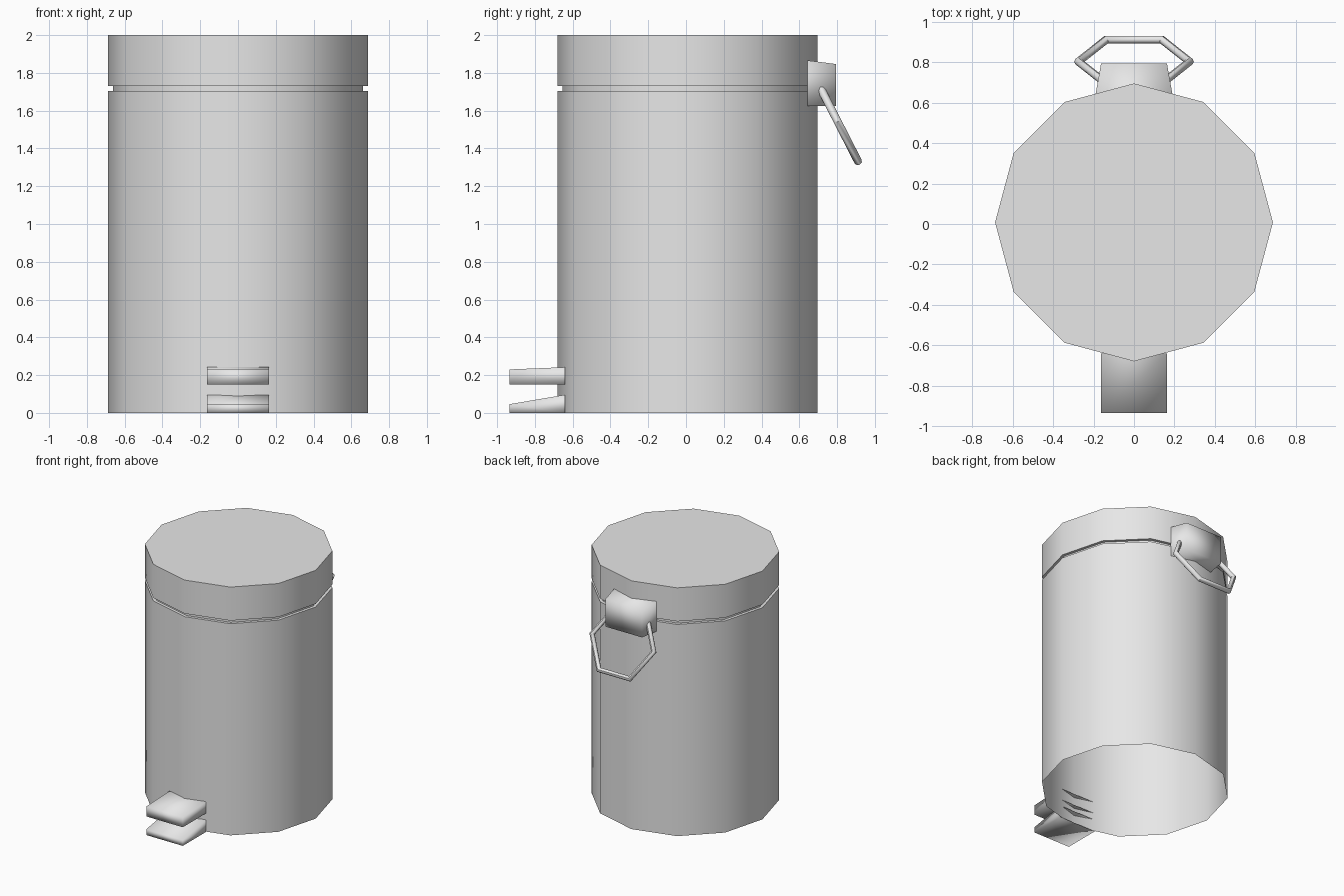
import bpy, bmesh, math

if "Cube" in bpy.data.objects:
    bpy.data.objects.remove(bpy.data.objects["Cube"])

CY = 0.008          # body centre in y
R = 0.687           # body radius
SIDES = 12

metal = bpy.data.materials.new("light_grey_metal")
metal.diffuse_color = (0.8, 0.8, 0.8, 1)
metal.use_nodes = True
metal.node_tree.nodes["Principled BSDF"].inputs["Base Color"].default_value = metal.diffuse_color


def finish(name, bm, angle=None):
    """Turn a bmesh into a shaded, coloured object."""
    me = bpy.data.meshes.new(name)
    bm.normal_update()
    bm.to_mesh(me)
    bm.free()
    ob = bpy.data.objects.new(name, me)
    bpy.context.collection.objects.link(ob)
    me.materials.append(metal)
    bpy.ops.object.select_all(action='DESELECT')
    ob.select_set(True)
    bpy.context.view_layer.objects.active = ob
    if angle is None:
        bpy.ops.object.shade_smooth()
    else:
        bpy.ops.object.shade_smooth_by_angle(angle=math.radians(angle))
    return ob


def lathe(name, profile, cap=False):
    """Revolve (radius, z) points into a 12-sided shell, optionally capped on top."""
    bm = bmesh.new()
    rings = []
    for r, z in profile:
        rings.append([bm.verts.new((r * math.cos(2 * math.pi * i / SIDES),
                                    CY + r * math.sin(2 * math.pi * i / SIDES), z))
                      for i in range(SIDES)])
    for a, b in zip(rings, rings[1:]):
        for i in range(SIDES):
            j = (i + 1) % SIDES
            bm.faces.new((a[i], a[j], b[j], b[i]))
    if cap:
        bm.faces.new(rings[-1])
    return finish(name, bm, 40)


def wedge(name, inner, outer):
    """Hollow block open towards the body; each end is (half width, y, z low, z high)."""
    bm = bmesh.new()
    ends = []
    for w, y, lo, hi in (inner, outer):
        ends.append([bm.verts.new(p) for p in
                     ((-w, y, lo), (w, y, lo), (w, y, hi), (-w, y, hi))])
    a, b = ends
    for i in range(4):
        j = (i + 1) % 4
        bm.faces.new((a[i], a[j], b[j], b[i]))
    bm.faces.new(b)
    bmesh.ops.recalc_face_normals(bm, faces=bm.faces[:])
    return finish(name, bm)


# bin body with open underside, and the recessed neck under the lid
lathe("body", [(R, 0), (R, 1.705), (0.663, 1.705), (0.663, 1.73)])
# lid
lathe("lid", [(0.663, 1.73), (R, 1.73), (R, 2.0)], cap=True)

# foot pedals at the front
wedge("upper_pedal", (0.163, -0.64, 0.15, 0.242), (0.163, -0.935, 0.15, 0.23))
wedge("lower_pedal", (0.163, -0.64, 0.0, 0.096), (0.163, -0.935, 0.0, 0.046))

# hinge bracket at the back
wedge("hinge_bracket", (0.19, 0.642, 1.625, 1.866), (0.163, 0.793, 1.625, 1.847))

# six-sided carrying ring hanging through the bracket
bpy.ops.mesh.primitive_torus_add(major_segments=6, minor_segments=8,
                                 major_radius=0.275, minor_radius=0.021,
                                 location=(0, 0.803, 1.542),
                                 rotation=(math.radians(-62.9), 0, 0))
ring = bpy.context.object
ring.name = "carry_ring"
ring.data.materials.append(metal)
bpy.ops.object.shade_smooth_by_angle(angle=math.radians(50))
